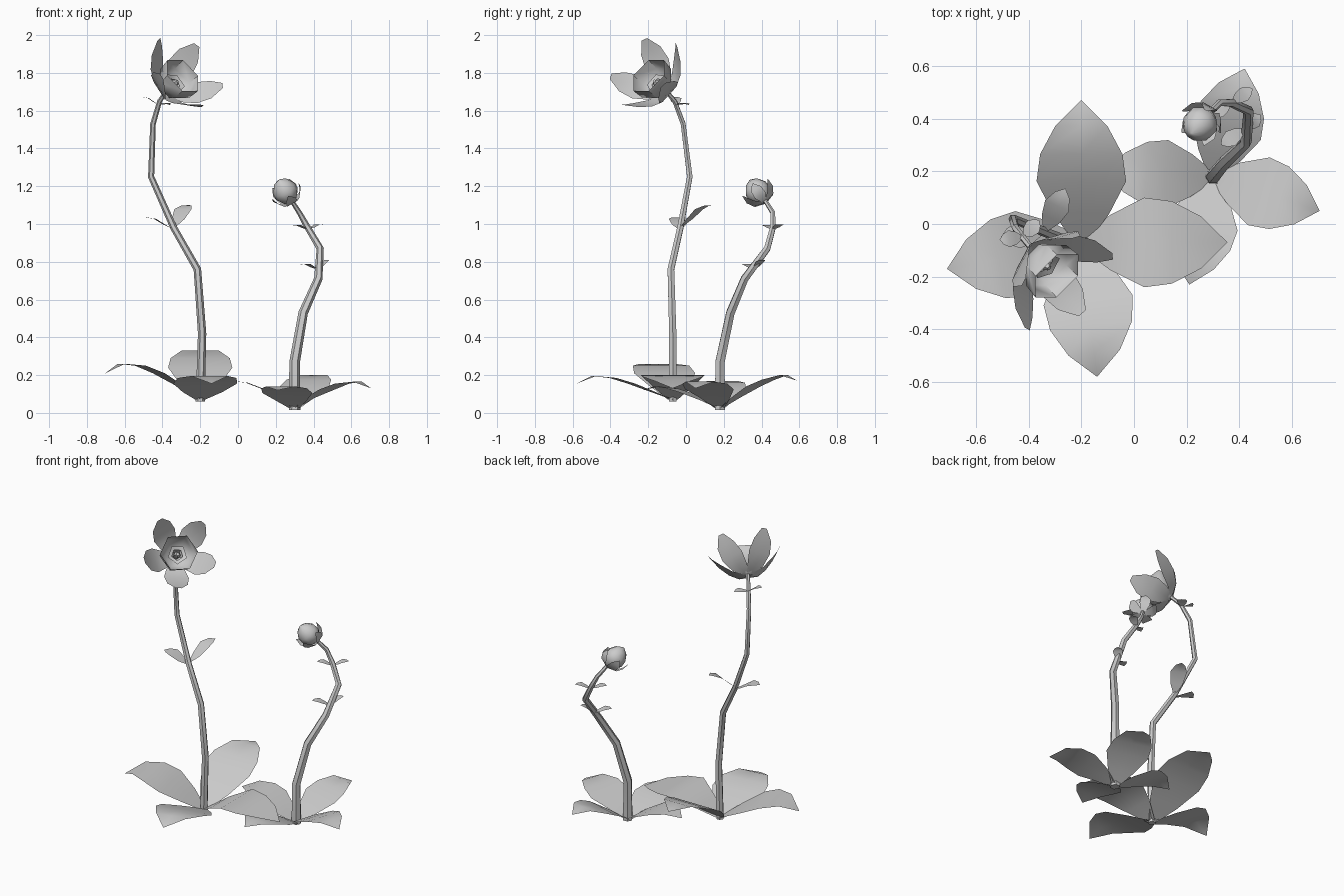
import bpy, bmesh, math
from mathutils import Vector as V

if "Cube" in bpy.data.objects:
    bpy.data.objects.remove(bpy.data.objects["Cube"])


def finish(name, bm, angle=50):
    bmesh.ops.recalc_face_normals(bm, faces=bm.faces)
    me = bpy.data.meshes.new(name)
    bm.to_mesh(me)
    bm.free()
    ob = bpy.data.objects.new(name, me)
    bpy.context.collection.objects.link(ob)
    bpy.ops.object.select_all(action='DESELECT')
    ob.select_set(True)
    bpy.context.view_layer.objects.active = ob
    bpy.ops.object.shade_smooth_by_angle(angle=math.radians(angle))
    return ob


def rings(name, levels, n, cap=True):
    """Skin a stack of (centre, axis, radius) rings."""
    bm = bmesh.new()
    prev = None
    for c, axis, r in levels:
        side = axis.cross(V((0, 1, 0))).normalized()
        up = axis.cross(side).normalized()
        ring = [bm.verts.new(c + r * (math.cos(a) * side + math.sin(a) * up))
                for a in (2 * math.pi * i / n for i in range(n))]
        if prev:
            for i in range(n):
                j = (i + 1) % n
                bm.faces.new((prev[i], prev[j], ring[j], ring[i]))
        elif cap:
            bm.faces.new(ring)
        prev = ring
    if cap:
        bm.faces.new(prev)
    return finish(name, bm)


def stem(name, pts, r0, r1):
    pts = [V(p) for p in pts]
    m = len(pts) - 1
    levels = []
    for i, p in enumerate(pts):
        axis = (pts[min(i + 1, m)] - pts[max(i - 1, 0)]).normalized()
        levels.append((p, axis, r0 + (r1 - r0) * i / m))
    return rings(name, levels, 6)


def blade(name, spine, widths, side):
    """Thin leaf: a strip of left / middle / right points along a spine."""
    bm = bmesh.new()
    prev = None
    for p, w in zip(spine, widths):
        row = [bm.verts.new(p + side * w * k) for k in (-1, 0, 1)]
        if prev:
            for k in (0, 1):
                bm.faces.new((prev[k], prev[k + 1], row[k + 1], row[k]))
        prev = row
    bmesh.ops.remove_doubles(bm, verts=bm.verts, dist=0.0005)
    return finish(name, bm, 60)


def ground_leaf(name, base, tip_xy, heights, width):
    base = V(base)
    d = V((tip_xy[0] - base.x, tip_xy[1] - base.y, 0))
    ts = (0, .2, .43, .62, .82, 1)
    ws = (.15, .62, 1, .92, .58, 0)
    spine = [V((base.x, base.y, 0)) + d * t + V((0, 0, z)) for t, z in zip(ts, heights)]
    blade(name, spine, [w * width for w in ws], d.cross(V((0, 0, 1))).normalized())


def stem_leaf(name, base, d, width):
    base, d = V(base), V(d)
    arch = V((0, 0, d.length * .12))
    spine = [base + d * t + arch * a for t, a in ((0, 0), (.3, .4), (.6, 1), (.85, .6), (1, 0))]
    blade(name, spine, [w * width for w in (.1, .75, 1, .6, 0)],
          d.cross(V((0, 0, 1))).normalized())


# stems
stem("tall_stem", [(-.2, -.07, .06), (-.19, -.07, .42), (-.215, -.08, .76), (-.34, -.03, .98),
                   (-.46, .02, 1.25), (-.45, -.015, 1.53), (-.415, -.06, 1.65),
                   (-.375, -.11, 1.71)], .024, .011)
stem("short_stem", [(.3, .18, .015), (.3, .18, .27), (.345, .235, .53), (.425, .31, .71),
                    (.435, .43, .87), (.37, .46, .98), (.325, .46, 1.06),
                    (.28, .415, 1.13)], .031, .011)

# ground leaves
A, B = (-.2, -.07, .07), (.3, .18, .02)
for name, base, tip, hs, w in (
        ("tall_leaf_back", A, (-.2, .47), (.07, .15, .24, .29, .33, .31), .17),
        ("tall_leaf_left", A, (-.71, -.17), (.07, .14, .21, .25, .26, .205), .165),
        ("tall_leaf_front", A, (-.14, -.58), (.07, .11, .155, .185, .195, .155), .17),
        ("tall_leaf_right", A, (.355, -.07), (.07, .14, .2, .19, .17, .13), .17),
        ("short_leaf_back", B, (.42, .59), (.02, .08, .14, .175, .2, .17), .135),
        ("short_leaf_right", B, (.705, .05), (.02, .08, .125, .155, .165, .13), .135),
        ("short_leaf_front", B, (.21, -.23), (.02, .065, .105, .13, .14, .12), .135),
        ("short_leaf_left", B, (-.11, .2), (.02, .08, .13, .16, .17, .14), .13)):
    ground_leaf(name, base, tip, hs, w)

# leaf pairs on the stems
for i, (base, d, w) in enumerate((
        ((-.34, -.03, .97), (-.165, -.02, .06), .05),
        ((-.34, -.03, .98), (.08, .165, .12), .05),
        ((-.42, -.05, 1.63), (-.09, -.01, .04), .032),
        ((-.42, -.05, 1.63), (.06, .065, .0), .032),
        ((.37, .46, .97), (-.08, -.05, .02), .028),
        ((.37, .46, .97), (.08, .055, .025), .028),
        ((.42, .36, .76), (-.09, -.06, .025), .032),
        ((.42, .36, .76), (.06, .055, .05), .03))):
    stem_leaf(f"stem_leaf_{i + 1}", base, d, w)

# open flower: five outer petals round an inner cup
axis = V((.58, -.58, .57)).normalized()
right = V((1, 1, 0)).normalized()
up = axis.cross(right).normalized()
if up.z < 0:
    up = -up
centre = V((-.38, -.11, 1.70))
for i in range(5):
    a = math.radians(118 - 72 * i)
    out = right * math.cos(a) + up * math.sin(a)
    spine = [centre + out * r + axis * h for r, h in
             ((.005, 0), (.08, .025), (.14, .08), (.19, .14), (.225, .2))]
    blade(f"outer_petal_{i + 1}", spine, (.012, .055, .075, .062, .018),
          axis.cross(out).normalized())


def lathe(name, c, ax, prof, n, cap):
    return rings(name, [(c + ax * h, ax, r) for h, r in prof], n, cap)


lathe("inner_cup", centre, axis, ((0, .02), (.03, .07), (.08, .108), (.15, .115)), 6, False)
lathe("flower_disc", centre, axis, ((.02, .02), (.06, .05), (.085, .06), (.075, .035)), 5, False)
lathe("flower_knob", centre, axis, ((.02, .02), (.08, .022), (.1, .01)), 5, True)

# closed bud with sepals
bud_axis = V((-.05, -.06, .09)).normalized()
bud = V((.28, .415, 1.12))
lathe("bud", bud, bud_axis, ((0, .015), (.02, .045), (.055, .066), (.09, .064),
                             (.125, .042), (.148, .006)), 10, True)
s1 = bud_axis.orthogonal().normalized()
s2 = bud_axis.cross(s1)
for i in range(5):
    a = 2 * math.pi * i / 5 + .3
    out = s1 * math.cos(a) + s2 * math.sin(a)
    spine = [bud + out * r + bud_axis * h for r, h in
             ((.008, -.005), (.055, .015), (.078, .05), (.085, .085))]
    blade(f"sepal_{i + 1}", spine, (.01, .032, .03, .003), bud_axis.cross(out).normalized())
